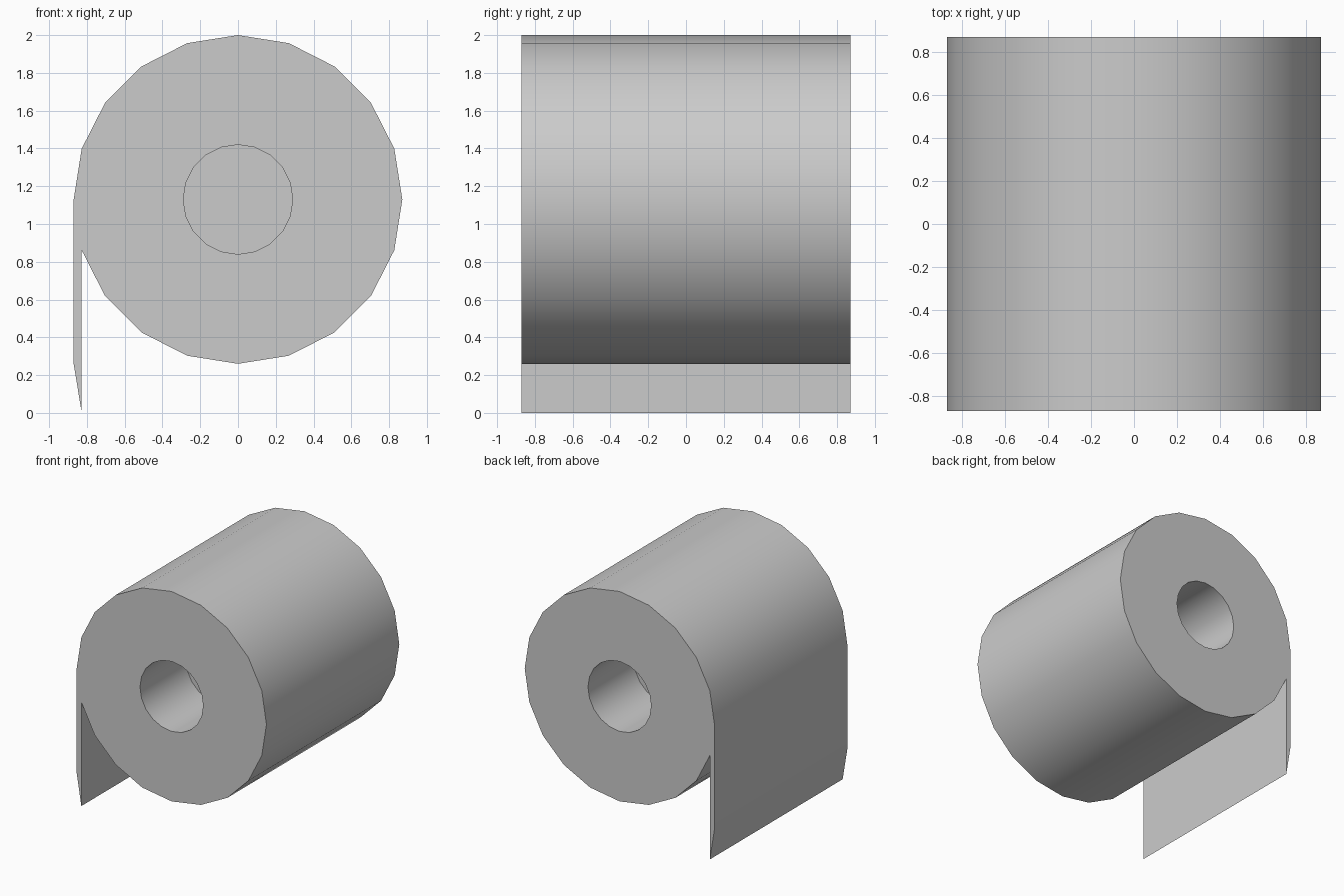
import bpy, bmesh, math

if "Cube" in bpy.data.objects:
    bpy.data.objects.remove(bpy.data.objects["Cube"])

SIDES = 20
R, HOLE_R = 0.87, 0.29      # roll and core-hole radii
HALF = 0.87                 # half the roll width along y
FLOOR = 0.27                # the core hole is blind from both ends
CZ = 1.13                   # height of the roll axis

bm = bmesh.new()


def ring(r, y):
    return [bm.verts.new((r * math.cos(math.tau * i / SIDES), y,
                          CZ + r * math.sin(math.tau * i / SIDES)))
            for i in range(SIDES)]


ends = []
left, nxt = SIDES // 2, SIDES // 2 + 1   # paper leaves the roll between these
for s in (-1, 1):
    outer, inner = ring(R, s * HALF), ring(HOLE_R, s * HALF)
    floor = ring(HOLE_R, s * FLOOR)
    for i in range(SIDES):
        j = (i + 1) % SIDES
        bm.faces.new((outer[i], outer[j], inner[j], inner[i]))   # end face
        bm.faces.new((inner[i], inner[j], floor[j], floor[i]))   # core wall
    bm.faces.new(floor)                                          # core floor
    # side edge of the hanging sheet
    bend = bm.verts.new((-R, s * HALF, 0.26))
    tip = bm.verts.new((outer[nxt].co.x, s * HALF, 0.0))
    bm.faces.new((outer[left], bend, tip, outer[nxt]))
    # outline: round the roll, detouring down and up the hanging sheet
    ends.append(outer[:nxt] + [bend, tip] + outer[nxt:])

# outer skin of the roll and both sides of the sheet
a, b = ends
for i in range(len(a)):
    j = (i + 1) % len(a)
    bm.faces.new((a[i], a[j], b[j], b[i]))

bmesh.ops.recalc_face_normals(bm, faces=bm.faces[:])
mesh = bpy.data.meshes.new("paper_roll")
bm.to_mesh(mesh)
bm.free()
roll = bpy.data.objects.new("paper_roll", mesh)
bpy.context.collection.objects.link(roll)
bpy.context.view_layer.objects.active = roll
roll.select_set(True)
bpy.ops.object.shade_smooth_by_angle(angle=math.radians(30))
